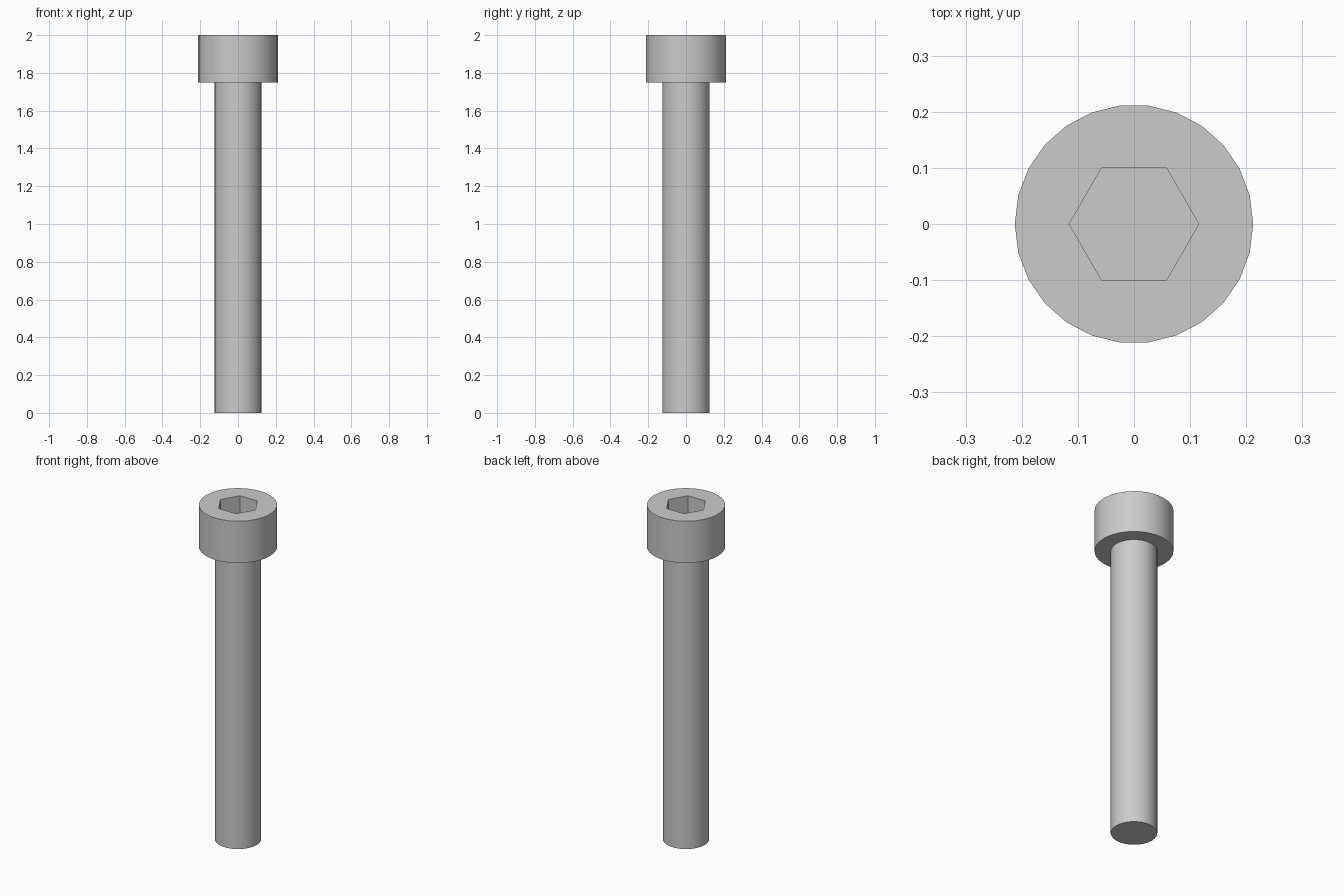
import bpy
import bmesh
from math import cos, sin, pi, radians

cube = bpy.data.objects.get("Cube")
if cube:
    bpy.data.objects.remove(cube, do_unlink=True)

SIDES = 26
SHANK_R, HEAD_R = 0.125, 0.2125
HEAD_Z, TOP_Z, SOCKET_Z = 1.75, 2.0, 1.875
HEX_R = 0.1 / cos(pi / 6)      # socket is 0.2 across flats

steel = bpy.data.materials.new("steel grey")
steel.use_nodes = True
colour = (0.6, 0.6, 0.6, 1)
steel.diffuse_color = colour
steel.node_tree.nodes["Principled BSDF"].inputs["Base Color"].default_value = colour

bm = bmesh.new()


def ring(radius, z, sides=SIDES):
    return [bm.verts.new((radius * cos(2 * pi * i / sides),
                          radius * sin(2 * pi * i / sides), z))
            for i in range(sides)]


def join(a, b):
    n = len(a)
    for i in range(n):
        j = (i + 1) % n
        bm.faces.new((a[i], a[j], b[j], b[i]))


# Shank, underside and wall of the head
profile = [(SHANK_R, 0), (SHANK_R, HEAD_Z), (HEAD_R, HEAD_Z), (HEAD_R, TOP_Z)]
rings = [ring(r, z) for r, z in profile]
bm.faces.new(rings[0][::-1])
for lower, upper in zip(rings, rings[1:]):
    join(lower, upper)

# Hexagonal socket
socket_floor = ring(HEX_R, SOCKET_Z, 6)
socket_rim = ring(HEX_R, TOP_Z, 6)
bm.faces.new(socket_floor)
join(socket_rim, socket_floor)

# Flat top around the socket
open_edges = [e for e in bm.edges if e.is_boundary]
bmesh.ops.triangle_fill(bm, edges=open_edges, use_beauty=True)
bmesh.ops.recalc_face_normals(bm, faces=bm.faces[:])

mesh = bpy.data.meshes.new("socket_head_bolt")
bm.to_mesh(mesh)
bm.free()
mesh.materials.append(steel)
bolt = bpy.data.objects.new("socket_head_bolt", mesh)
bpy.context.collection.objects.link(bolt)

# Smooth round walls, sharp rims and socket corners
bpy.ops.object.select_all(action="DESELECT")
bolt.select_set(True)
bpy.context.view_layer.objects.active = bolt
bpy.ops.object.shade_smooth_by_angle(angle=radians(30))
